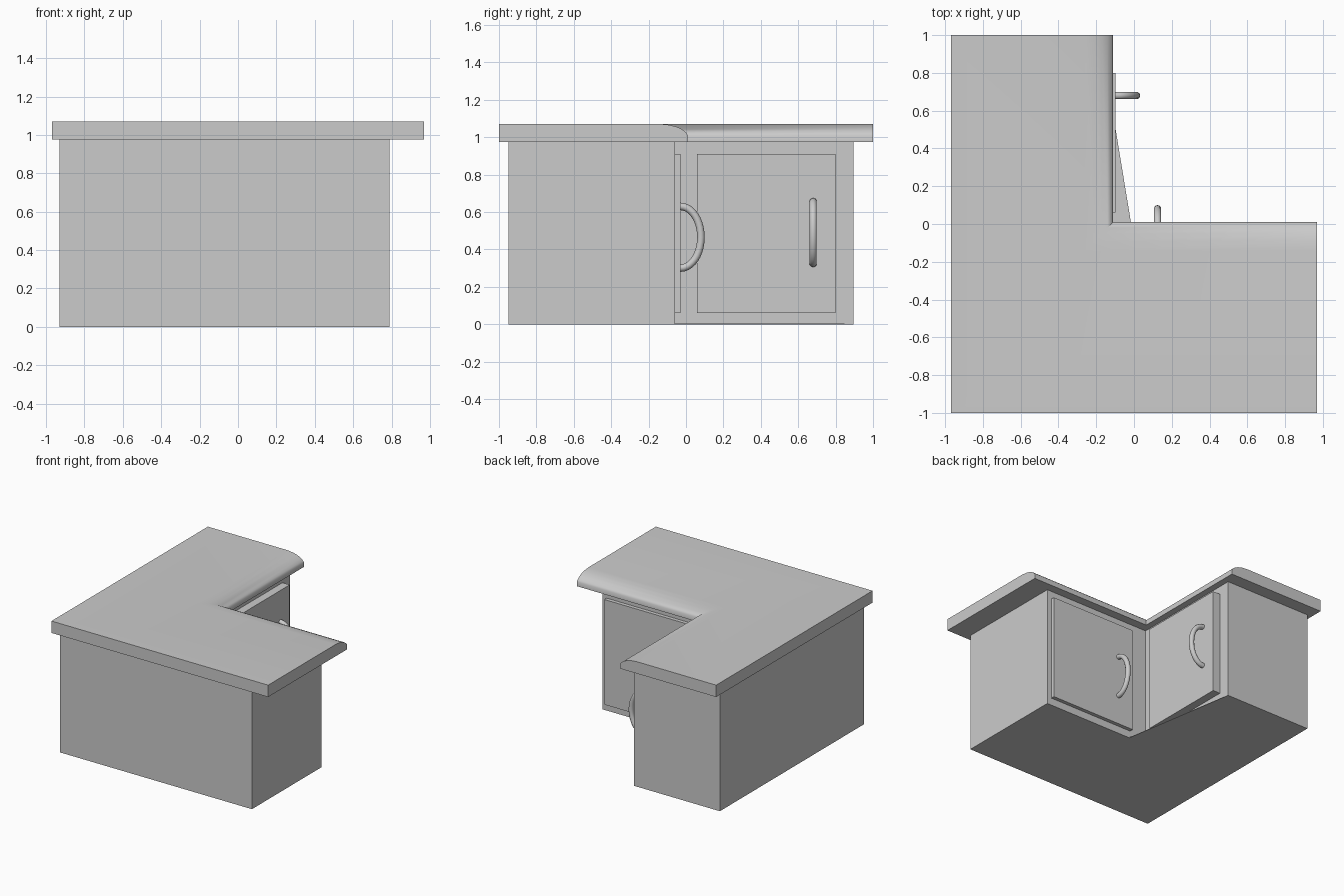
import bpy, bmesh, math

cube = bpy.data.objects.get("Cube")
if cube:
    bpy.data.objects.remove(cube, do_unlink=True)

# One plain grey for the whole cabinet
GREY = (0.6, 0.6, 0.6, 1.0)
mat = bpy.data.materials.new("plain_grey")
mat.use_nodes = True
mat.diffuse_color = GREY
mat.node_tree.nodes["Principled BSDF"].inputs["Base Color"].default_value = GREY


def finish(name, bm, smooth=False):
    bmesh.ops.recalc_face_normals(bm, faces=bm.faces)
    mesh = bpy.data.meshes.new(name)
    bm.to_mesh(mesh)
    bm.free()
    mesh.materials.append(mat)
    obj = bpy.data.objects.new(name, mesh)
    bpy.context.collection.objects.link(obj)
    if smooth:
        bpy.ops.object.select_all(action='DESELECT')
        obj.select_set(True)
        bpy.context.view_layer.objects.active = obj
        bpy.ops.object.shade_smooth_by_angle(angle=math.radians(40))
    return obj


def loft(name, rings, closed=False, smooth=False):
    """Skin a list of point rings and cap both ends."""
    bm = bmesh.new()
    loops = [[bm.verts.new(p) for p in ring] for ring in rings]
    for a, b in zip(loops, loops[1:]):
        for i in range(len(a)):
            j = (i + 1) % len(a)
            bm.faces.new((a[i], a[j], b[j], b[i]))
    bm.faces.new(loops[0])
    bm.faces.new(loops[-1])
    return finish(name, bm, smooth)


def l_shape(x0, x1, y0, y1, xi, yi, z):
    outline = [(x0, y0), (x1, y0), (x1, yi), (xi, yi), (xi, y1), (x0, y1)]
    return [(x, y, z) for x, y in outline]


def box(name, x0, x1, y0, y1, z0, z1):
    outline = [(x0, y0), (x1, y0), (x1, y1), (x0, y1)]
    return loft(name, [[(x, y, z) for x, y in outline] for z in (z0, z1)])


def handle(name, place, z_mid):
    """Bowed round bar; place(u, v) maps outward and sideways offsets to x, y."""
    rings, steps, sides, r = [], 20, 10, 0.02
    for i in range(steps + 1):
        t = math.pi * (i / steps - 0.5)
        c, s = math.cos(t), math.sin(t)
        n = math.hypot(c / 0.11, s / 0.165)
        nu, nz = c / 0.11 / n, s / 0.165 / n
        ring = []
        for k in range(sides):
            a = 2 * math.pi * k / sides
            out = r * math.cos(a)
            x, y = place(0.11 * c + nu * out, r * math.sin(a))
            ring.append((x, y, z_mid + 0.165 * s + nz * out))
        rings.append(ring)
    return loft(name, rings, smooth=True)


# Cabinet carcass and its floor panel, whose inner corner juts out
BODY = (-0.93, 0.79, -0.95, 0.895)
loft("cabinet_body", [l_shape(*BODY, -0.162, -0.06, z) for z in (0.004, 0.976)])
floor = []
for z in (0, 0.004):
    ring = l_shape(*BODY, -0.162, -0.06, z)
    ring[3] = (-0.005, -0.06, z)
    floor.append(ring)
loft("floor_panel", floor)

# Countertop with its two inner edges rounded over
profile = [(0, 0.975), (0, 1.01), (0.008, 1.024), (0.03, 1.042),
           (0.06, 1.056), (0.1, 1.066), (0.15, 1.071)]
loft("countertop", [l_shape(-0.97, 0.97, -1, 1, -0.11 - d, 0.01 - d, z)
                    for d, z in profile], smooth=True)

# Doors
box("long_wing_door", -0.165, -0.097, 0.06, 0.80, 0.06, 0.91)
box("short_wing_door", -0.012, 0.752, -0.065, -0.03, 0.06, 0.91)

# Handles
handle("long_wing_handle", lambda u, v: (-0.097 + u, 0.68 + v), 0.49)
handle("short_wing_handle", lambda u, v: (0.125 + v, -0.03 + u), 0.465)
